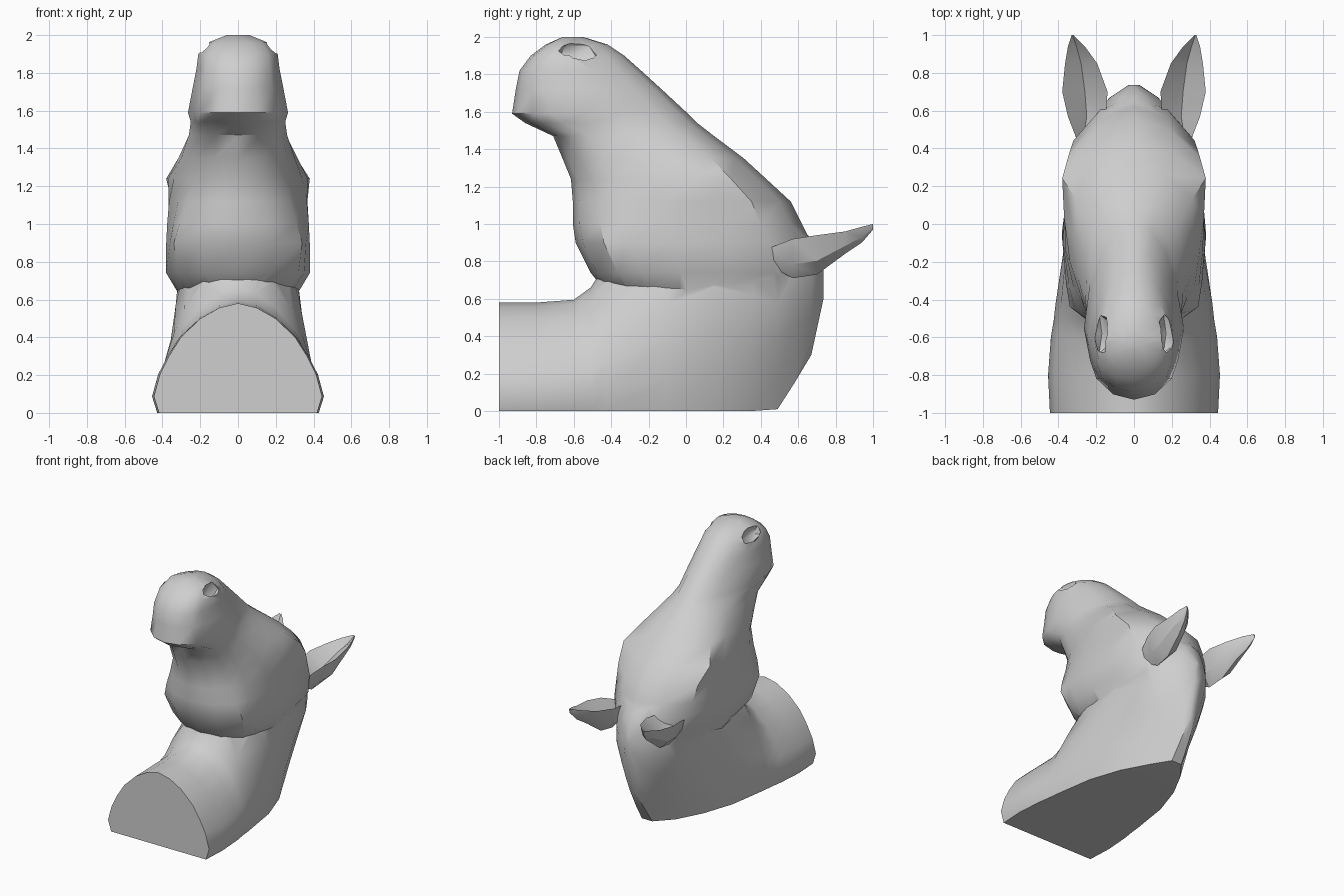
import bpy
import bmesh
from mathutils import Vector

cube = bpy.data.objects.get("Cube")
if cube:
    bpy.data.objects.remove(cube, do_unlink=True)

GREY = (0.62, 0.62, 0.62, 1)
clay = bpy.data.materials.new("pale_grey_clay")
clay.diffuse_color = GREY
clay.use_nodes = True
for node in clay.node_tree.nodes:
    if node.type == "BSDF_PRINCIPLED":
        node.inputs["Base Color"].default_value = GREY


def finish(bm, name):
    """Turn a bmesh into a named object with outward normals."""
    bmesh.ops.recalc_face_normals(bm, faces=bm.faces)
    mesh = bpy.data.meshes.new(name)
    bm.to_mesh(mesh)
    bm.free()
    mesh.materials.append(clay)
    obj = bpy.data.objects.new(name, mesh)
    bpy.context.collection.objects.link(obj)
    return obj


def loft(name, rings):
    """Skin a list of equal-length closed rings and cap both ends."""
    bm = bmesh.new()
    loops = [[bm.verts.new(p) for p in ring] for ring in rings]
    for low, high in zip(loops, loops[1:]):
        for i in range(len(low)):
            j = (i + 1) % len(low)
            bm.faces.new((low[i], low[j], high[j], high[i]))
    bm.faces.new(loops[0])
    bm.faces.new(loops[-1])
    return finish(bm, name)


def mirrored(half):
    """Close a half outline whose first and last points lie on x = 0."""
    return half + [Vector((-p[0], p[1], p[2])) for p in half[-2:0:-1]]


def activate(obj):
    bpy.ops.object.select_all(action="DESELECT")
    obj.select_set(True)
    bpy.context.view_layer.objects.active = obj


def combine(target, other, operation):
    """Apply a boolean and remove the used-up part."""
    mod = target.modifiers.new("combine", "BOOLEAN")
    mod.operation = operation
    mod.solver = "EXACT"
    mod.object = other
    activate(target)
    bpy.ops.object.modifier_apply(modifier=mod.name)
    bpy.data.objects.remove(other, do_unlink=True)


# Neck: arched sections from the flat front cut to the crest
# y, bottom, top, half width, narrowing of the base, arch power (low is fuller)
neck_sections = [
    (-1, 0, .58, .445, 1, 1), (-.8, 0, .58, .455, 1, 1),
    (-.6, 0, .595, .44, 1, 1), (-.51, 0, .66, .425, 1, 1),
    (-.42, 0, .8, .415, 1, 1), (-.1, 0, 1.1, .39, .92, .8),
    (.15, 0, 1.28, .37, .72, .55), (.35, 0, 1.2, .345, .45, .45),
    (.49, .01, 1.1, .31, .15, .45), (.58, .15, 1.02, .25, .15, .5),
    (.67, .3, .92, .16, .15, .6), (.735, .6, .76, .04, .5, 1)]
arch = [(.94, 0), (1, .15), (.93, .35), (.82, .52),
        (.68, .69), (.45, .86), (.22, .96)]


def neck_ring(y, bottom, top, width, base, power):
    half = [Vector((0, y, bottom))]
    for side, h in arch:
        taper = base + (1 - base) * min(1, h * 1.7)
        half.append(Vector((width * side ** power * taper, y, bottom + h * (top - bottom))))
    half.append(Vector((0, y, top)))
    return mirrored(half)


bust = loft("horse_head_bust", [neck_ring(*s) for s in neck_sections])

# Head: level sections from the jaw up to the muzzle
# z, front, back, half widths at front, middle and back
head_sections = [
    (.59, -.2, .55, .12, .24, .18), (.64, -.43, .66, .24, .32, .23),
    (.74, -.51, .69, .32, .38, .29), (.9, -.59, .67, .34, .38, .32),
    (1, -.605, .62, .31, .375, .335), (1.12, -.605, .56, .27, .365, .35),
    (1.24, -.615, .43, .23, .34, .38), (1.35, -.66, .31, .22, .3, .31),
    (1.47, -.71, .15, .21, .26, .23), (1.54, -.86, .06, .2, .25, .19),
    (1.59, -.93, .01, .2, .265, .17), (1.72, -.91, -.13, .18, .24, .16),
    (1.82, -.89, -.24, .17, .22, .15), (1.9, -.83, -.33, .16, .21, .14),
    (1.96, -.75, -.42, .12, .16, .1), (2, -.66, -.55, .03, .06, .03)]


def head_ring(z, front, back, wf, wm, wb):
    outline = [(0, 0), (wf * .55, .03), (wf, .12), ((wf + wm) / 2, .22),
               (wm, .4), ((wm + wb) / 2 + .01, .62), (wb, .82),
               (wb * .55, .95), (0, 1)]
    return mirrored([Vector((x, front + t * (back - front), z)) for x, t in outline])


head = loft("head", [head_ring(*s) for s in head_sections])
combine(bust, head, "UNION")

# Nostrils: shallow angular hollows on top of the muzzle
for side in (-1, 1):
    bm = bmesh.new()
    bmesh.ops.create_icosphere(bm, subdivisions=1, radius=1)
    bmesh.ops.scale(bm, vec=(.05, .12, .07), verts=bm.verts)
    bmesh.ops.translate(bm, vec=(side * .17, -.58, 1.92), verts=bm.verts)
    cutter = finish(bm, "nostril_cutter")
    cutter.hide_render = True
    combine(bust, cutter, "DIFFERENCE")

activate(bust)
bpy.ops.object.shade_smooth_by_angle(angle=.7)

# Ears: leaf-shaped cups swept backwards to a point, rooted in the head
# y, centre x, half width, bottom, rim height
ear_sections = [
    (.44, .27, .03, .78, .87), (.57, .25, .1, .71, .92),
    (.7, .26, .12, .73, .94), (.85, .28, .085, .84, .96),
    (.94, .305, .045, .9, .985), (1, .325, .005, .97, 1)]


def ear_ring(side, y, x, w, low, rim):
    cup = [(1, 1), (.65, .35), (0, 0), (-.65, .35), (-1, 1), (0, .55)]
    return [Vector((side * (x + w * u), y, low + v * (rim - low))) for u, v in cup]


for side, name in ((1, "left_ear"), (-1, "right_ear")):
    ear = loft(name, [ear_ring(side, *s) for s in ear_sections])
    activate(ear)
    bpy.ops.object.shade_smooth_by_angle(angle=.5)
